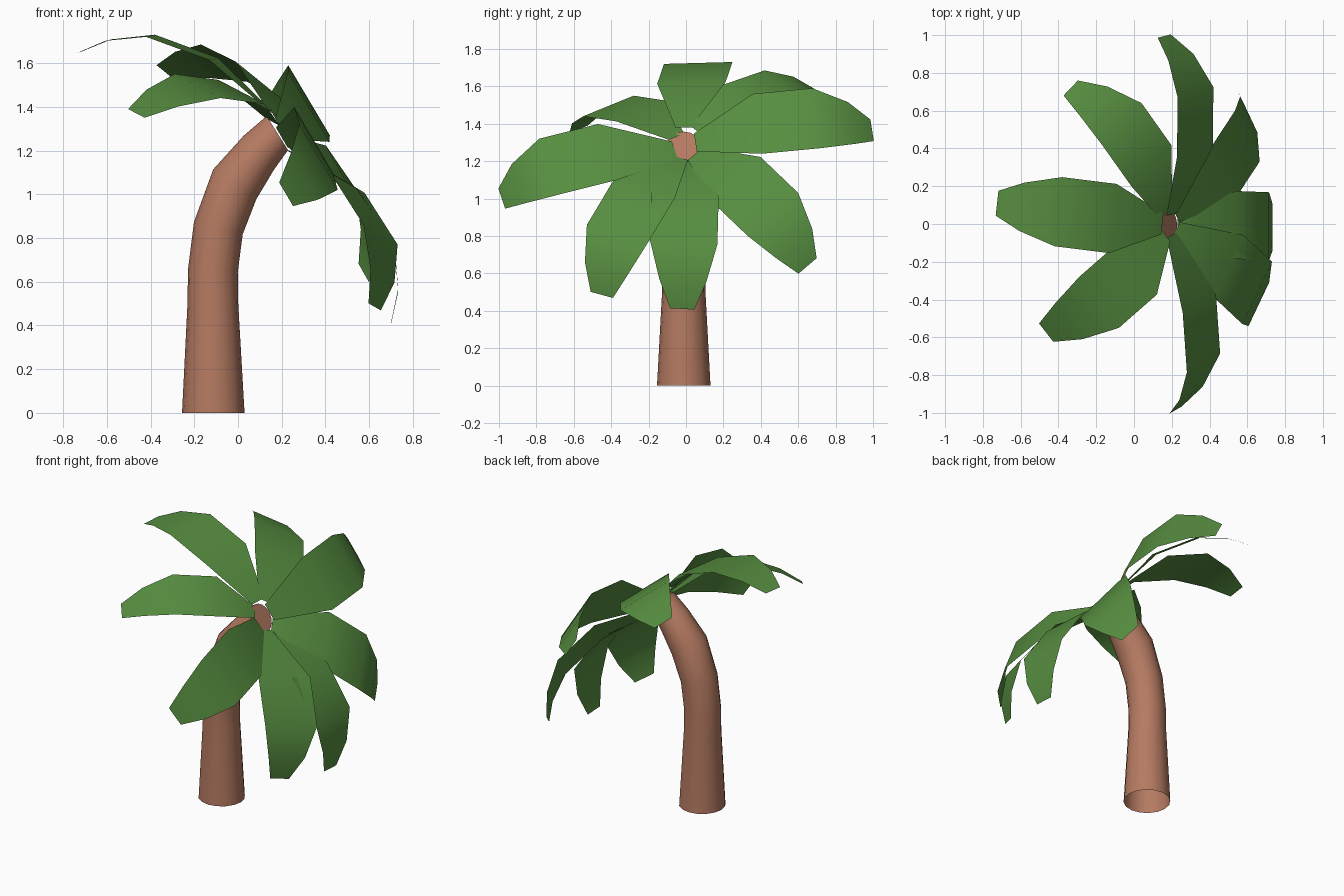
import bpy, bmesh, math
from mathutils import Vector

cube = bpy.data.objects.get("Cube")
if cube:
    bpy.data.objects.remove(cube, do_unlink=True)


def material(name, color):
    mat = bpy.data.materials.new(name)
    mat.use_nodes = True
    mat.diffuse_color = color
    mat.node_tree.nodes["Principled BSDF"].inputs["Base Color"].default_value = color
    return mat


BARK = material("bark brown", (0.46, 0.195, 0.12, 1))
LEAF = material("leaf green", (0.095, 0.27, 0.052, 1))


def loft(name, rows, mat, closed=False, cap_end=False):
    """Skin neighbouring rows of points with quads."""
    bm = bmesh.new()
    rows = [[bm.verts.new(p) for p in row] for row in rows]
    n = len(rows[0])
    for a, b in zip(rows, rows[1:]):
        for i in range(n if closed else n - 1):
            j = (i + 1) % n
            bm.faces.new((a[i], a[j], b[j], b[i]))
    if cap_end:
        bm.faces.new(rows[-1])
    mesh = bpy.data.meshes.new(name)
    bm.to_mesh(mesh)
    bm.free()
    mesh.materials.append(mat)
    obj = bpy.data.objects.new(name, mesh)
    bpy.context.collection.objects.link(obj)
    bpy.ops.object.select_all(action='DESELECT')
    obj.select_set(True)
    bpy.context.view_layer.objects.active = obj
    bpy.ops.object.shade_smooth_by_angle(angle=math.radians(45))
    return obj


# Bent trunk: ring centre x, z, radius, lean from vertical in degrees
TRUNK = [(-0.113, 0, 0.143, 0), (-0.115, 0.5, 0.116, 0), (-0.115, 0.65, 0.114, 3),
         (-0.09, 0.845, 0.115, 14), (-0.015, 1.045, 0.12, 35),
         (0.095, 1.19, 0.104, 48), (0.18, 1.28, 0.092, 58)]
SIDES = 16
rings = []
for x, z, r, lean in TRUNK:
    lean = math.radians(lean)
    across = Vector((math.cos(lean), 0, -math.sin(lean)))
    ring = []
    for i in range(SIDES):
        a = math.tau * i / SIDES
        ring.append(Vector((x, -0.012, z)) + r * (math.cos(a) * across
                    + math.sin(a) * Vector((0, 1, 0))))
    rings.append(ring)
loft("trunk", rings, BARK, closed=True, cap_end=True)

# Fronds: base, widest point, tip, half-width vector at the widest point
FRONDS = {
    "right": ((0.15, 0, 1.38), (-0.40, 0.065, 1.725), (-0.725, 0.11, 1.65), (0.02, 0.183, 0.005)),
    "back_right": ((0.17, 0.06, 1.36), (-0.065, 0.53, 1.60), (-0.335, 0.72, 1.56), (0.105, 0.11, -0.085)),
    "back": ((0.2, 0.05, 1.30), (0.325, 0.70, 1.43), (0.16, 0.995, 1.365), (0.095, 0.025, -0.16)),
    "back_left": ((0.22, 0.05, 1.24), (0.60, 0.465, 0.915), (0.575, 0.65, 0.64), (0.065, -0.135, -0.115)),
    "left": ((0.23, 0, 1.2), (0.715, -0.012, 0.765), (0.70, -0.02, 0.41), (0, 0.18, -0.01)),
    "front_left": ((0.22, -0.04, 1.22), (0.652, -0.365, 0.815), (0.625, -0.45, 0.485), (0.078, 0.165, -0.045)),
    "front": ((0.2, -0.06, 1.26), (0.368, -0.735, 1.17), (0.22, -0.985, 1.0), (0.088, 0.05, -0.15)),
    "front_right": ((0.16, -0.05, 1.33), (-0.185, -0.415, 1.495), (-0.465, -0.575, 1.37), (0.105, -0.135, -0.055)),
}
STATIONS = [(0, 0.3), (0.3, 1), (0.63, 1), (0.85, 0.7), (1, 0.36)]
MID = 0.63
CROWN_AXIS = Vector((0.65, 0, 0.76))

for name, points in FRONDS.items():
    base, mid, tip, side = map(Vector, points)
    if side.cross(tip - base).dot(CROWN_AXIS) < 0:
        side = -side
    rows = []
    for t, width in STATIONS:
        # Parabola through base, widest point and tip
        centre = (base * (t - MID) * (t - 1) / MID
                  + mid * t * (t - 1) / (MID * (MID - 1))
                  + tip * t * (t - MID) / (1 - MID))
        rows.append([centre - side * width, centre + side * width])
    loft(name + "_frond", rows, LEAF)
